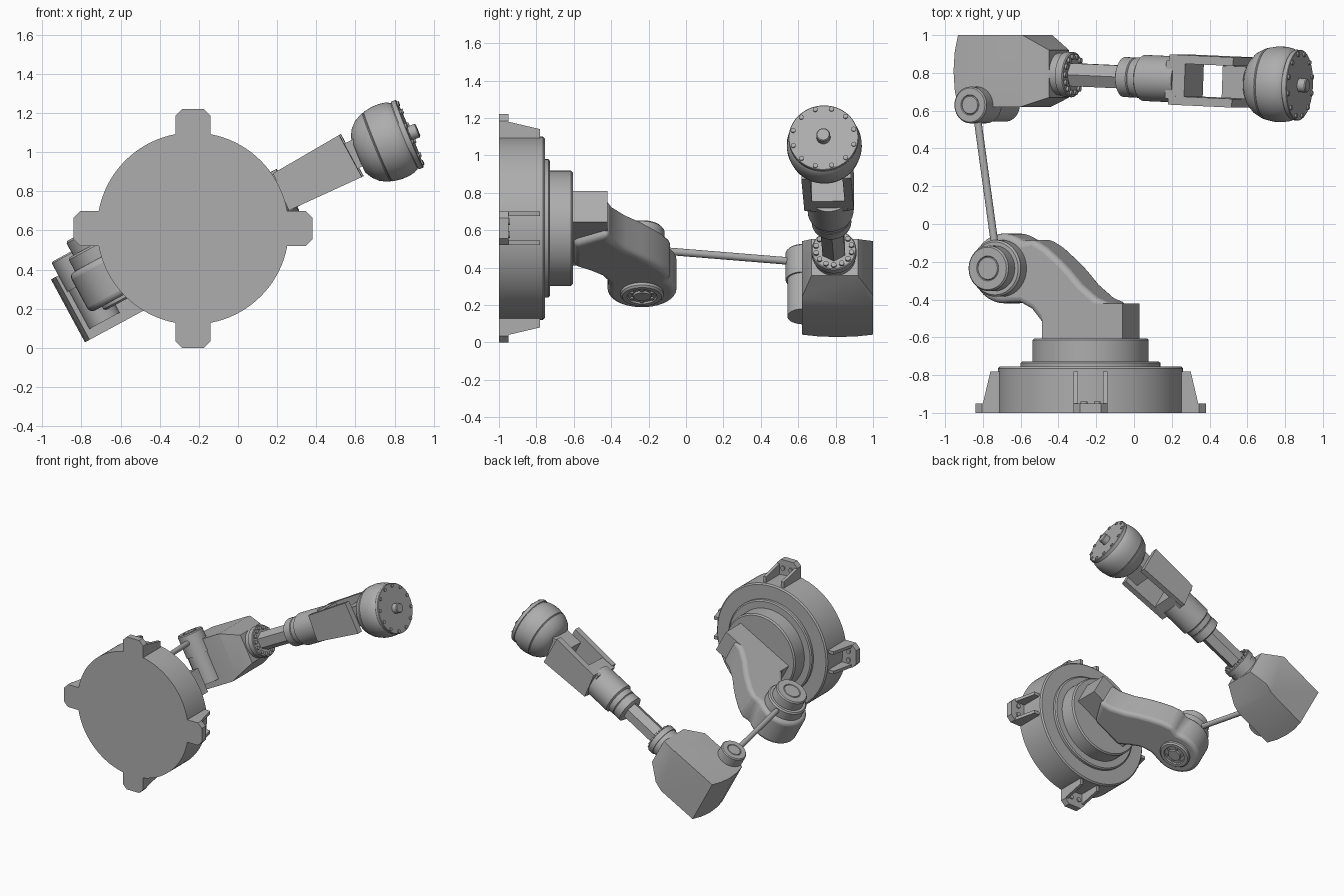
import bpy, bmesh
from math import sin, cos, pi, radians
from mathutils import Matrix, Vector

cube = bpy.data.objects.get("Cube")
if cube:
    bpy.data.objects.remove(cube)

mat = bpy.data.materials.new("plain grey")
mat.use_nodes = True
GREY = (0.42, 0.42, 0.42, 1)
mat.diffuse_color = GREY
mat.node_tree.nodes["Principled BSDF"].inputs["Base Color"].default_value = GREY


def rot(deg, axis):
    return Matrix.Rotation(radians(deg), 4, axis)


def move(x, y, z):
    return Matrix.Translation((x, y, z))


def finish(name, bm, frame, bevel=0):
    bmesh.ops.recalc_face_normals(bm, faces=bm.faces)
    mesh = bpy.data.meshes.new(name)
    bm.to_mesh(mesh)
    bm.free()
    mesh.materials.append(mat)
    mesh.shade_smooth()
    mesh.set_sharp_from_angle(angle=radians(32))
    obj = bpy.data.objects.new(name, mesh)
    bpy.context.collection.objects.link(obj)
    obj.matrix_world = frame
    if bevel:
        mod = obj.modifiers.new("rounded edges", "BEVEL")
        mod.width, mod.segments, mod.limit_method = bevel, 4, "ANGLE"
        mod.angle_limit = radians(40)
    return obj


def lathe(name, profile, frame, sides=64):
    """Turn (distance, radius) points about the frame's X axis."""
    bm = bmesh.new()
    rings = [[bm.verts.new((t, r * cos(2 * pi * i / sides), r * sin(2 * pi * i / sides)))
              for i in range(sides)] for t, r in profile]
    for a, b in zip(rings, rings[1:]):
        for i in range(sides):
            j = (i + 1) % sides
            bm.faces.new((a[i], a[j], b[j], b[i]))
    bm.faces.new(rings[0])
    bm.faces.new(rings[-1])
    return finish(name, bm, frame)


def prism(name, points, low, high, frame, bevel=0, cuts=()):
    """Extrude an XY outline along Z, then slice off (point, normal) corners."""
    bm = bmesh.new()
    a = [bm.verts.new((x, y, low)) for x, y in points]
    b = [bm.verts.new((x, y, high)) for x, y in points]
    n = len(a)
    bm.faces.new(a)
    bm.faces.new(b)
    for i in range(n):
        j = (i + 1) % n
        bm.faces.new((a[i], a[j], b[j], b[i]))
    for point, normal in cuts:
        cut = bmesh.ops.bisect_plane(bm, geom=bm.verts[:] + bm.edges[:] + bm.faces[:],
                                     plane_co=point, plane_no=normal, clear_outer=True)
        edges = [e for e in cut["geom_cut"] if isinstance(e, bmesh.types.BMEdge)]
        bmesh.ops.holes_fill(bm, edges=edges)
    return finish(name, bm, frame, bevel)


def block(name, x, y, z, frame, bevel=0):
    return prism(name, [(x[0], y[0]), (x[1], y[0]), (x[1], y[1]), (x[0], y[1])],
                 z[0], z[1], frame, bevel)


def bolt_ring(name, count, ring, radius, start, end, frame):
    for i in range(count):
        spot = frame @ rot(360 * (i + 0.5) / count, "X") @ move(0, ring, 0)
        lathe(name, [(start, radius), (end, radius)], spot, 12)


BASE = move(-0.23, 0, 0.61)
ARM = BASE @ rot(-28.4, "Y")          # X out along the arm, Z along the joint pins
ALONG_Y = rot(90, "Z")
ALONG_Z = rot(-90, "Y")
FLIP_Y = rot(90, "X")                 # outline in XZ, extruded along -Y

# Base drum and turntable
lathe("base_drum", [(-1, .49), (-.765, .49), (-.755, .48), (-.755, .37), (-.735, .37),
                    (-.728, .36), (-.728, .32)], BASE @ ALONG_Y, 96)
lathe("turntable", [(-.74, .308), (-.615, .308), (-.605, .298)], BASE @ ALONG_Y, 96)

# Four mounting feet, each with two ribs and two bolts
for k in range(4):
    foot = BASE @ rot(90 * k, "Y")
    prism("foot_plate", [(.44, -.09), (.575, -.09), (.61, -.055), (.61, .055), (.575, .09),
                         (.44, .09)], .95, 1.0, foot @ FLIP_Y)
    for side in (-1, 1):
        prism("foot_rib", [(.45, -.99), (.575, -.99), (.57, -.95), (.53, -.78), (.45, -.78)],
              side * .078 - .012, side * .078 + .012, foot)
        lathe("foot_bolt", [(-.96, .018), (-.94, .018)],
              foot @ move(.545, 0, side * .035) @ ALONG_Y, 12)

# Shoulder block and curved lower link
block("shoulder_block", (-.24, .244), (-.61, -.42), (-.095, .095), ARM)
PIN = Vector((-.484, -.235))
end_arc = [(PIN.x + .185 * cos(radians(a)), PIN.y + .185 * sin(radians(a)))
           for a in range(50, 281, 10)]
prism("lower_link", [(-.2, -.6), (.05, -.6), (.16, -.42), (.08, -.39), (-.01, -.32),
                     (-.08, -.245), (-.14, -.19), (-.22, -.125), (-.3, -.08)] + end_arc +
      [(-.38, -.415), (-.31, -.45), (-.25, -.52)], -.13, .095, ARM, .03)

# Shoulder joint cap, collar and hub
shoulder = ARM @ move(PIN.x, PIN.y, 0) @ ALONG_Z
lathe("shoulder_collar", [(.08, .15), (.16, .15), (.17, .14)], shoulder)
lathe("shoulder_cap", [(.16, .12), (.24, .12), (.25, .112), (.25, .066), (.244, .062),
                       (.25, .058)], shoulder)
lathe("shoulder_hub", [(-.11, .115), (-.145, .115), (-.155, .105), (-.155, .08),
                       (-.145, .075), (-.145, .05), (-.155, .045)], shoulder)
bolt_ring("hub_bolt", 6, .062, .01, -.154, -.14, shoulder)

# Link rod between the joints
start, end = Vector((PIN.x, PIN.y, .135)), Vector((-.622, .63, .13))
rod = end - start
lathe("link_rod", [(0, .02), (rod.length, .02)],
      ARM @ Matrix.Translation(start) @ rod.to_track_quat("X", "Z").to_matrix().to_4x4(), 24)

# Elbow pin and housing
elbow = ARM @ move(-.622, .63, 0) @ ALONG_Z
lathe("elbow_pin_cap", [(.02, .097), (.185, .097), (.193, .09), (.193, .054), (.188, .05),
                        (.193, .046)], elbow)
lathe("elbow_pin", [(-.2, .088), (.03, .088)], elbow)
prism("elbow_housing", [(-.735, .62), (-.755, .71), (-.762, .81), (-.755, .91), (-.735, 1),
                        (-.35, 1), (-.22, .92), (-.22, .67), (-.36, .62)],
      -.249, .116, ARM,
      cuts=[((-.42, .8, -.249), (.4, 0, -1)), ((-.36, .8, .116), (.45, 0, 1))])

# Forearm: collar with bolts, square shaft, sleeve
FORE = ARM @ move(0, .785, -.057) @ rot(-2.3, "Z")
lathe("elbow_collar", [(-.32, .112), (-.18, .112), (-.18, .12), (-.14, .12), (-.135, .115)], FORE)
bolt_ring("collar_bolt", 14, .097, .014, -.14, -.122, FORE)
lathe("forearm_shaft", [(-.15, .07), (.2, .07)], FORE @ rot(30, "X"), 6)
lathe("forearm_sleeve", [(.165, .09), (.175, .106), (.235, .106), (.24, .102), (.245, .106),
                         (.285, .108), (.295, .122), (.52, .122)], FORE)

# Wrist fork and tongue
for side in (-1, 1):
    prism("wrist_fork_plate", [(.48, -.095), (.5, .11), (.89, .122), (.89, -.122)],
          side * .11 - .023, side * .11 + .023, FORE @ FLIP_Y)
block("wrist_web", (.48, .594), (-.1, .1), (-.1, .108), FORE)
block("wrist_tongue", (.8, 1.0), (-.085, .085), (-.075, .07), FORE)

# Rounded tool head with bolted face plate and centre stub
HEAD = ARM @ move(1.205, .735, -.1) @ rot(-2.3, "Z") @ rot(6, "Y")
lathe("tool_head", [(-.285, .1), (-.265, .135), (-.235, .165), (-.2, .184), (-.185, .19),
                    (-.18, .187), (-.175, .192), (-.13, .2), (-.09, .2), (-.055, .194),
                    (-.035, .184), (-.03, .18), (-.024, .18)], HEAD)
lathe("face_plate", [(-.026, .187), (-.003, .187), (0, .184)], HEAD)
bolt_ring("face_bolt", 12, .168, .013, -.01, .008, HEAD)
lathe("face_stub", [(-.01, .037), (.04, .037), (.045, .032)], HEAD, 32)
